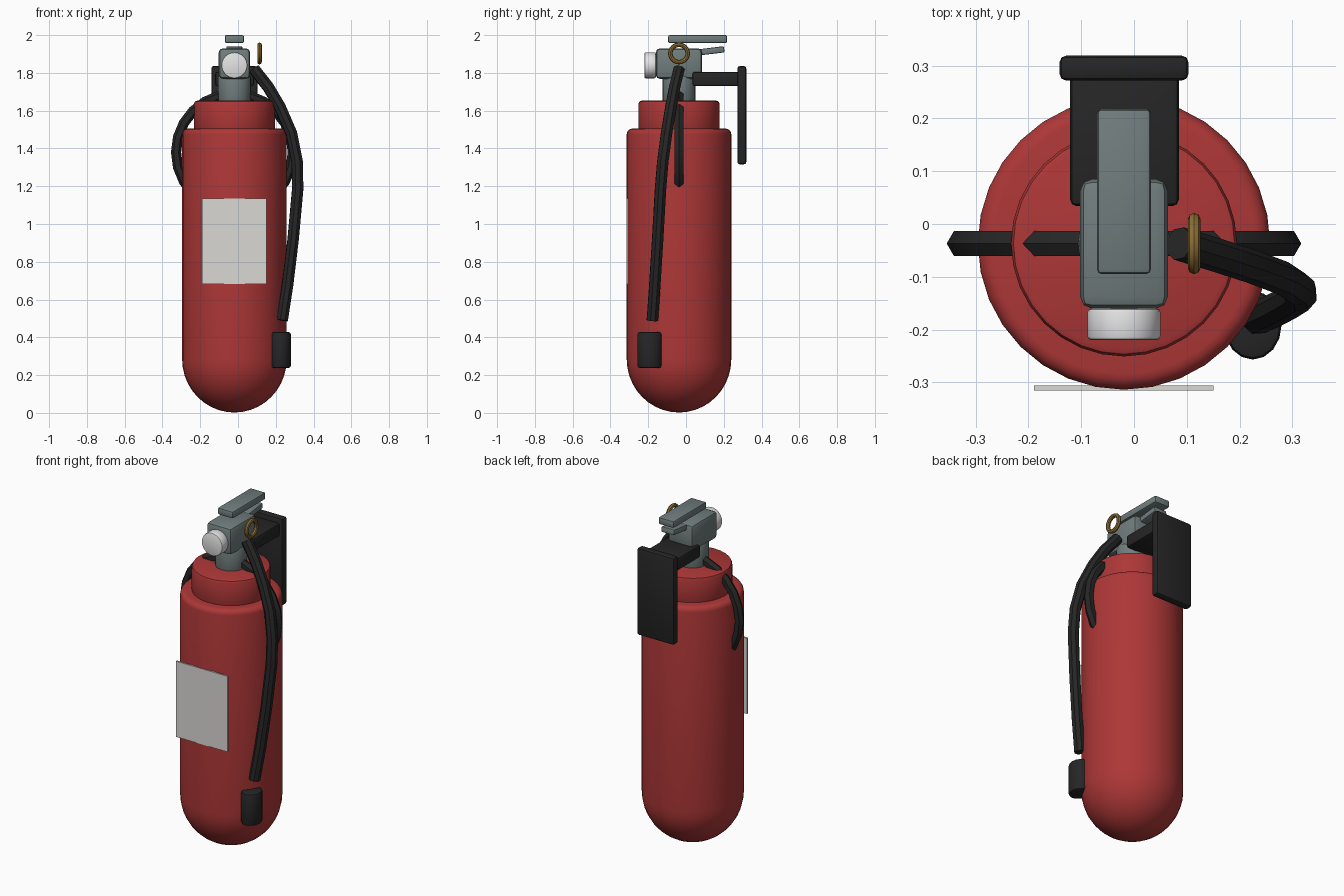
import bpy, math
from mathutils import Vector

if "Cube" in bpy.data.objects:
    bpy.data.objects.remove(bpy.data.objects["Cube"])

CX, CY = -0.019, -0.037          # axis of the tank


def material(name, rgb):
    m = bpy.data.materials.new(name)
    m.diffuse_color = (*rgb, 1)
    m.use_nodes = True
    m.node_tree.nodes["Principled BSDF"].inputs["Base Color"].default_value = m.diffuse_color
    return m


RED = material("red paint", (0.42, 0.038, 0.038))
BLACK = material("black rubber", (0.019, 0.019, 0.019))
GREY = material("grey metal", (0.165, 0.205, 0.205))
WHITE = material("label white", (0.70, 0.69, 0.66))
DIAL = material("gauge white", (0.78, 0.78, 0.78))
GOLD = material("gold metal", (0.27, 0.16, 0.035))


def finish(ob, name, mat, bevel=0, segs=2):
    """Name, colour, bevel and smooth a part."""
    ob.name = name
    ob.data.materials.clear()
    ob.data.materials.append(mat)
    bpy.ops.object.select_all(action='DESELECT')
    ob.select_set(True)
    bpy.context.view_layer.objects.active = ob
    if bevel:
        b = ob.modifiers.new("bevel", 'BEVEL')
        b.width, b.segments, b.limit_method = bevel, segs, 'ANGLE'
        bpy.ops.object.modifier_apply(modifier="bevel")
    bpy.ops.object.shade_smooth_by_angle(angle=math.radians(35))
    return ob


def box(name, lo, hi, mat, bevel=0.0, tilt=0.0):
    lo, hi = Vector(lo), Vector(hi)
    bpy.ops.mesh.primitive_cube_add(size=1, location=(lo + hi) / 2)
    ob = bpy.context.object
    ob.scale = hi - lo
    bpy.ops.object.transform_apply(location=False, rotation=False, scale=True)
    ob.rotation_euler.x = tilt
    return finish(ob, name, mat, bevel)


def cylinder(name, centre, radius, depth, mat, bevel=0.0, sides=32, rot=(0, 0, 0), squash=1):
    bpy.ops.mesh.primitive_cylinder_add(vertices=sides, radius=radius, depth=depth,
                                        location=centre, rotation=rot)
    ob = bpy.context.object
    ob.scale.x = squash
    bpy.ops.object.transform_apply(location=False, rotation=False, scale=True)
    return finish(ob, name, mat, bevel)


def lathe(name, profile, mat, sides=32):
    """Spin (radius, z) points about the tank axis; radius 0 closes to a pole."""
    verts, rings, faces = [], [], []
    for r, z in profile:
        n = 1 if r == 0 else sides
        rings.append([len(verts) + i for i in range(n)])
        verts += [(r * math.cos(2 * math.pi * i / sides), r * math.sin(2 * math.pi * i / sides), z)
                  for i in range(n)]
    for a, b in zip(rings, rings[1:]):
        for i in range(sides):
            j = (i + 1) % sides
            quad = [a[i % len(a)], a[j % len(a)], b[j % len(b)], b[i % len(b)]]
            faces.append(list(dict.fromkeys(quad)))
    me = bpy.data.meshes.new(name)
    me.from_pydata(verts, [], faces)
    ob = bpy.data.objects.new(name, me)
    bpy.context.collection.objects.link(ob)
    ob.location = (CX, CY, 0)
    return finish(ob, name, mat)


def torus(name, centre, rot, major, minor, nmaj, nmin, mat):
    bpy.ops.mesh.primitive_torus_add(location=centre, rotation=rot, major_radius=major,
                                     minor_radius=minor, major_segments=nmaj, minor_segments=nmin)
    return finish(bpy.context.object, name, mat)


# Tank: round bottom, straight wall, softened top edge
R, ZD = 0.277, 0.285
dome = [(R * math.sin(t), ZD - 0.283 * math.cos(t)) for t in
        [math.pi / 2 * i / 10 for i in range(1, 11)]]
lip = [(R - 0.03 + 0.03 * math.cos(t), 1.475 + 0.03 * math.sin(t)) for t in
       [math.pi / 2 * i / 4 for i in range(5)]]
lathe("tank", [(0, ZD - 0.283)] + dome + lip + [(0, 1.505)], RED)
cylinder("tank_shoulder", (CX, CY, 1.565), 0.214, 0.175, RED, 0.015)

# Valve head
cylinder("valve_neck", (CX, CY, 1.71), 0.087, 0.15, GREY, 0.008, 24)
box("valve_block", (-0.102, -0.16, 1.768), (0.064, 0.085, 1.93), GREY, 0.022)
box("top_lever", (-0.07, -0.095, 1.958), (0.032, 0.218, 2.0), GREY, 0.009)
box("lower_lever", (-0.062, 0.03, 1.898), (0.024, 0.203, 1.931), GREY, 0.007, math.radians(7))

# Pressure gauge and safety pin ring
cylinder("gauge", (CX, -0.19, 1.84), 0.069, 0.06, DIAL, 0.007, 24, (math.pi / 2, 0, 0))
torus("pin_ring", (0.114, CY, 1.903), (0, math.pi / 2, 0), 0.046, 0.012, 24, 8, GOLD)

# Wall bracket and the hoop clamped around the tank
box("bracket_arm", (-0.121, 0.034, 1.73), (0.085, 0.285, 1.806), BLACK, 0.012)
box("bracket_plate", (-0.141, 0.272, 1.316), (0.103, 0.319, 1.836), BLACK, 0.012)
torus("bracket_hoop", (CX, CY, 1.38), (math.pi / 2, 0, 0), 0.309, 0.027, 24, 6, BLACK)

# Front label plate
box("label", (-0.19, -0.316, 0.683), (0.151, -0.306, 1.135), WHITE)

# Hose, swept along a path
path = [(0.085, -0.037, 1.82), (0.16, -0.06, 1.725), (0.222, -0.08, 1.62),
        (0.283, -0.103, 1.48), (0.313, -0.123, 1.33), (0.316, -0.135, 1.185),
        (0.292, -0.15, 0.92), (0.263, -0.165, 0.68), (0.234, -0.178, 0.49)]
cu = bpy.data.curves.new("hose", 'CURVE')
cu.dimensions = '3D'
cu.bevel_depth, cu.bevel_resolution, cu.use_fill_caps = 0.032, 2, True
sp = cu.splines.new('POLY')
sp.points.add(len(path) - 1)
for p, co in zip(sp.points, path):
    p.co = (*co, 1)
hose = bpy.data.objects.new("hose", cu)
bpy.context.collection.objects.link(hose)
bpy.ops.object.select_all(action='DESELECT')
hose.select_set(True)
bpy.context.view_layer.objects.active = hose
bpy.ops.object.convert(target='MESH')
finish(bpy.context.object, "hose", BLACK)

# Nozzle below the hose end
cylinder("nozzle", (0.225, -0.192, 0.333), 0.065, 0.19, BLACK, 0.012, 16, squash=0.84)
